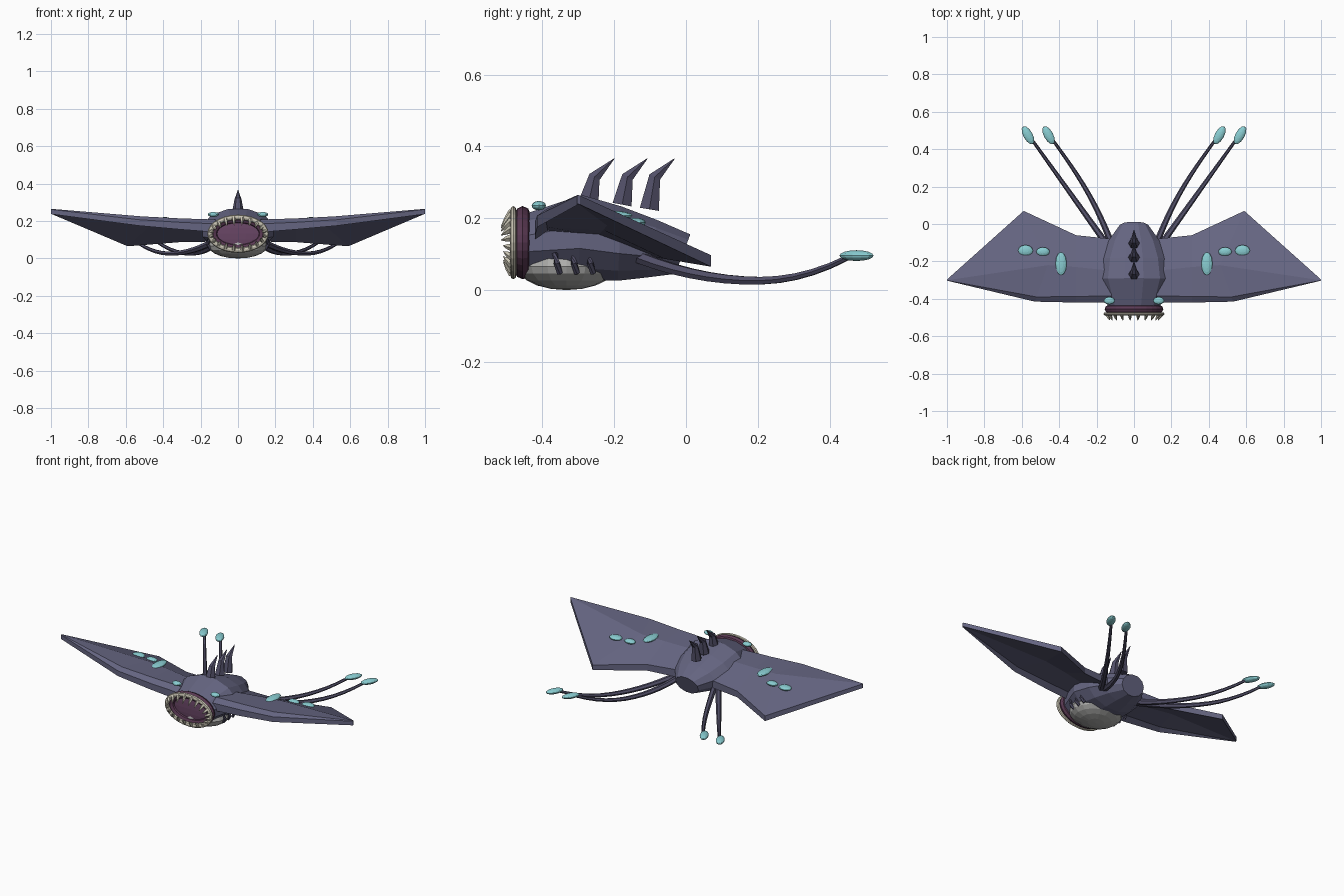
import bpy, bmesh, math
from mathutils import Vector, Matrix

cube = bpy.data.objects.get("Cube")
if cube:
    bpy.data.objects.remove(cube, do_unlink=True)


def material(name, rgb):
    m = bpy.data.materials.new(name)
    m.use_nodes = True
    m.diffuse_color = (*rgb, 1)
    m.node_tree.nodes["Principled BSDF"].inputs["Base Color"].default_value = (*rgb, 1)
    return m


SKIN = material("slate_skin", (0.13, 0.13, 0.22))
DARK = material("dark_skin", (0.085, 0.08, 0.14))
BELLY = material("pale_belly", (0.42, 0.42, 0.41))
GUM = material("maroon_gum", (0.10, 0.04, 0.085))
THROAT = material("purple_throat", (0.14, 0.06, 0.13))
TOOTH = material("bone", (0.58, 0.55, 0.45))
GLOW = material("teal_glow", (0.25, 0.61, 0.64))


def finish(name, bm, mat):
    bmesh.ops.recalc_face_normals(bm, faces=bm.faces)
    me = bpy.data.meshes.new(name)
    bm.to_mesh(me)
    bm.free()
    me.materials.append(mat)
    ob = bpy.data.objects.new(name, me)
    bpy.context.collection.objects.link(ob)
    return ob


def loft(name, rings, mat):
    """Skin a list of equal rings of points and cap both ends."""
    bm = bmesh.new()
    rows = [[bm.verts.new(p) for p in r] for r in rings]
    n = len(rows[0])
    for a, b in zip(rows, rows[1:]):
        for i in range(n):
            j = (i + 1) % n
            bm.faces.new((a[i], a[j], b[j], b[i]))
    bm.faces.new(rows[0])
    bm.faces.new(rows[-1])
    return finish(name, bm, mat)


def ellipsoid(name, center, radii, mat, turn=0, segs=12, rows=8):
    bm = bmesh.new()
    bmesh.ops.create_uvsphere(bm, u_segments=segs, v_segments=rows, radius=1)
    bm.transform(Matrix.Translation(center) @ Matrix.Rotation(turn, 4, "Z")
                 @ Matrix.Diagonal((*radii, 1)))
    return finish(name, bm, mat)


def tube(name, path, radii, mat, sides=6):
    """Tapered tube along a list of points."""
    pts = [Vector(p) for p in path]
    rings = []
    for i, p in enumerate(pts):
        d = (pts[min(i + 1, len(pts) - 1)] - pts[max(i - 1, 0)]).normalized()
        q = d.to_track_quat("Z", "Y")
        rings.append([p + q @ Vector((math.cos(t), math.sin(t), 0)) * radii[i]
                      for t in (math.tau * k / sides for k in range(sides))])
    return loft(name, rings, mat)


def ellipse_ring(name, y, rx, rz, minor, depth, mat, zc=0.132):
    """Oval torus facing the front."""
    bm = bmesh.new()
    n, k = 28, 8
    rows = []
    for i in range(n):
        a = math.tau * i / n
        row = []
        for j in range(k):
            b = math.tau * j / k
            r = minor * math.cos(b)
            row.append(bm.verts.new(((rx + r) * math.cos(a), y + depth * math.sin(b),
                                     zc + (rz + r) * math.sin(a))))
        rows.append(row)
    for i in range(n):
        for j in range(k):
            a, b = rows[i], rows[(i + 1) % n]
            bm.faces.new((a[j], a[(j + 1) % k], b[(j + 1) % k], b[j]))
    return finish(name, bm, mat)


# Body: top y, bottom y, half width, bottom z, top z
SECTIONS = [(-0.44, -0.44, 0.14, 0.045, 0.215), (-0.29, -0.30, 0.19, 0.03, 0.265),
            (-0.18, -0.19, 0.175, 0.026, 0.233), (-0.08, -0.11, 0.138, 0.035, 0.195),
            (0.012, -0.03, 0.075, 0.045, 0.155)]
rings = []
for yt, yb, w, zb, zt in SECTIONS:
    ring = []
    for k in range(12):
        a = math.tau * (k + 0.5) / 12
        s = math.sin(a) / math.sin(math.tau * 2.5 / 12)
        f = (s + 1) / 2
        ring.append((w * math.cos(a) / math.cos(math.tau / 24),
                     yb + (yt - yb) * f, zb + (zt - zb) * f))
    rings.append(ring)
loft("body", rings, SKIN)
ellipsoid("belly", (0, -0.333, 0.066), (0.158, 0.138, 0.066), BELLY, segs=16, rows=10)

# Mouth
ellipse_ring("gum_ring", -0.455, 0.133, 0.078, 0.024, 0.022, GUM)
ellipse_ring("jaw_ring", -0.481, 0.150, 0.088, 0.014, 0.009, TOOTH)
ellipsoid("throat", (0, -0.455, 0.132), (0.138, 0.012, 0.08), THROAT, segs=20)
for i in range(20):
    a = math.tau * (i + 0.5) / 20
    c, s = math.cos(a), math.sin(a)
    size = 0.05 if s > 0 else 0.04
    base = Vector((0.147 * c, -0.484, 0.132 + 0.088 * s))
    tip = base + Vector((-0.35 * c, -0.62, -0.85 * s)) * size
    tube("tooth", [base, base.lerp(tip, 0.5), tip], [0.011, 0.008, 0.001], TOOTH, 5)

# Wings: columns from root to tip, each listing front, ridge, middle and back
WING = [
    ([(0.12, -0.42, 0.185), (0.12, -0.385, 0.208), (0.12, -0.25, 0.195), (0.12, -0.08, 0.135)], 0.045),
    ([(0.31, -0.42, 0.193), (0.31, -0.387, 0.214), (0.31, -0.23, 0.205), (0.31, -0.06, 0.125)], 0.038),
    ([(0.53, -0.415, 0.207), (0.52, -0.39, 0.225), (0.46, -0.22, 0.212), (0.59, 0.07, 0.097)], 0.032),
    ([(1.0, -0.303, 0.262), (1.0, -0.302, 0.265), (1.0, -0.301, 0.265), (0.998, -0.295, 0.263)], 0.025)]
for side, label in ((1, "left"), (-1, "right")):
    sections = []
    for col, thick in WING:
        top = [(side * x, y, z) for x, y, z in col]
        sections.append(top + [(x, y, z - thick) for x, y, z in reversed(top)])
    loft(label + "_wing", sections, SKIN)

    # Glowing spots on the wing and above the mouth
    for x, y, z, rx, ry in ((0.39, -0.213, 0.208, 0.03, 0.064),
                            (0.487, -0.148, 0.187, 0.036, 0.024),
                            (0.58, -0.142, 0.188, 0.04, 0.03)):
        ellipsoid(label + "_wing_spot", (side * x, y, z), (rx, ry, 0.013), GLOW)
    ellipsoid(label + "_eye", (side * 0.132, -0.41, 0.235), (0.03, 0.02, 0.013), GLOW)

    # Gill bars
    for y in (-0.36, -0.312, -0.267):
        tube(label + "_gill", [(side * 0.145, y + 0.008, 0.048), (side * 0.163, y, 0.075),
                               (side * 0.155, y - 0.005, 0.102)], [0.009] * 3, DARK)

    # Trailing feelers with glowing tips
    for name, x0, x1, bow in (("inner", 0.11, 0.435, -0.03), ("outer", 0.13, 0.545, 0.0)):
        path, radii = [], []
        for i in range(13):
            t = i / 12
            y = -0.13 + 0.58 * t
            x = x0 + (x1 - x0) * t + bow * math.sin(math.pi * t)
            z = 0.026 + 0.66 * (y - 0.2) ** 2 * (0.9 if y < 0.2 else 1.55)
            path.append((side * x, y, min(z, 0.1)))
            radii.append(0.018 - 0.010 * t)
        tube(label + "_" + name + "_feeler", path, radii, DARK)
        ellipsoid(label + "_" + name + "_feeler_tip", (side * (x1 + 0.022), 0.475, 0.096),
                  (0.025, 0.054, 0.015), GLOW, turn=-side * 0.5)

# Back spikes
for y, z in ((-0.27, 0.25), (-0.178, 0.238), (-0.102, 0.225)):
    tube("back_spike", [(0, y, z), (0, y + 0.015, 0.315), (0, y + 0.07, 0.366)],
         [0.031, 0.019, 0.001], DARK)
